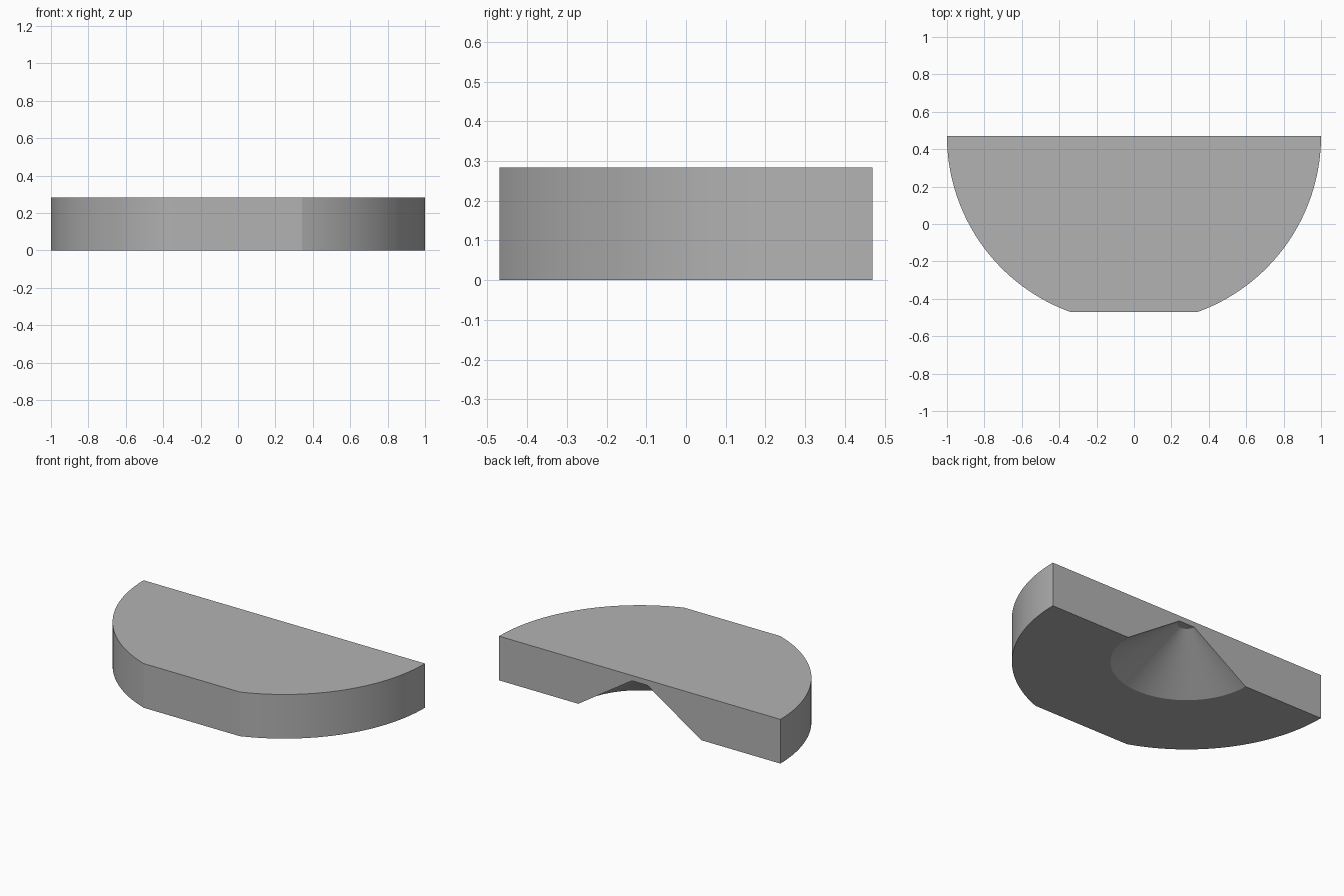
import bpy, bmesh
from math import pi, sin, cos, asin, radians

if "Cube" in bpy.data.objects:
    bpy.data.objects.remove(bpy.data.objects["Cube"])

RADIUS, HEIGHT, BACK, DEPTH = 1.0, 0.284, 0.47, 0.94
BASE_R, TOP_R, RECESS_H = 0.437, 0.055, 0.25
SEGMENTS = 48

grey = bpy.data.materials.new("plain grey")
grey.use_nodes = True
colour = (0.45, 0.45, 0.45, 1)
grey.diffuse_color = colour
grey.node_tree.nodes["Principled BSDF"].inputs["Base Color"].default_value = colour


def make_object(name, bm):
    bmesh.ops.recalc_face_normals(bm, faces=bm.faces)
    mesh = bpy.data.meshes.new(name)
    bm.to_mesh(mesh)
    bm.free()
    mesh.materials.append(grey)
    obj = bpy.data.objects.new(name, mesh)
    bpy.context.collection.objects.link(obj)
    return obj


# Half disc with its curved front trimmed flat
end = asin(DEPTH / RADIUS)
arc = [(RADIUS * cos(end * i / SEGMENTS), BACK - RADIUS * sin(end * i / SEGMENTS))
       for i in range(SEGMENTS + 1)]
outline = arc + [(-x, y) for x, y in reversed(arc)]
bm = bmesh.new()
bottom = bm.faces.new([bm.verts.new((x, y, 0)) for x, y in outline])
top = bmesh.ops.extrude_face_region(bm, geom=[bottom], use_keep_orig=True)["geom"]
bmesh.ops.translate(bm, vec=(0, 0, HEIGHT),
                    verts=[v for v in top if isinstance(v, bmesh.types.BMVert)])
body = make_object("half_disc_body", bm)

# Truncated cone cutter, extended below the underside
below = 0.1
slope = (BASE_R - TOP_R) / RECESS_H
bm = bmesh.new()
bmesh.ops.create_cone(bm, cap_ends=True, segments=96, depth=RECESS_H + below,
                      radius1=BASE_R + slope * below, radius2=TOP_R)
bmesh.ops.translate(bm, vec=(0, BACK, (RECESS_H - below) / 2), verts=bm.verts)
cutter = make_object("cone_cutter", bm)
cutter.hide_render = True

# Cut the conical recess into the underside and back
cut = body.modifiers.new("cone_recess", 'BOOLEAN')
cut.operation = 'DIFFERENCE'
cut.solver = 'EXACT'
cut.object = cutter
bpy.ops.object.select_all(action='DESELECT')
body.select_set(True)
bpy.context.view_layer.objects.active = body
bpy.ops.object.modifier_apply(modifier=cut.name)
bpy.data.objects.remove(cutter)
bpy.ops.object.shade_smooth_by_angle(angle=radians(15))
